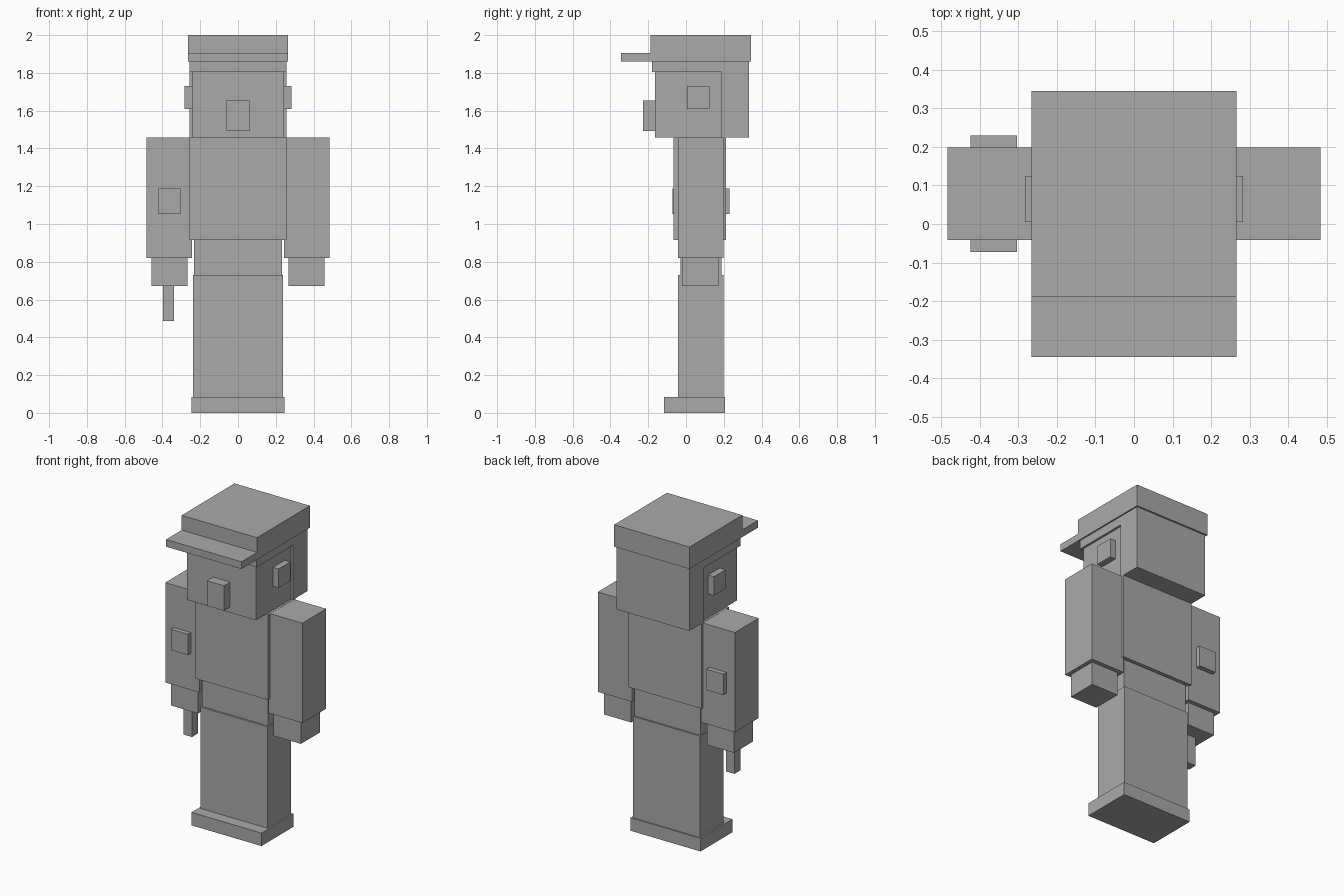
import bpy

default = bpy.data.objects.get("Cube")
if default:
    bpy.data.objects.remove(default, do_unlink=True)

GREY = (0.4, 0.4, 0.4, 1.0)
grey = bpy.data.materials.new("plain grey")
grey.use_nodes = True
grey.diffuse_color = GREY
grey.node_tree.nodes["Principled BSDF"].inputs["Base Color"].default_value = GREY


def box(name, x, y, z):
    """Flat-faced block given its (low, high) extent on each axis."""
    spans = (x, y, z)
    bpy.ops.mesh.primitive_cube_add(size=1, location=[(a + b) / 2 for a, b in spans])
    ob = bpy.context.object
    ob.name = name
    ob.scale = [b - a for a, b in spans]
    bpy.ops.object.transform_apply(location=False, rotation=False, scale=True)
    ob.data.materials.append(grey)


def centred(name, half, y, z):
    box(name, (-half, half), y, z)


def pair(name, x, y, z):
    box("left_" + name, x, y, z)
    box("right_" + name, (-x[1], -x[0]), y, z)


# Lower body
centred("feet", 0.247, (-0.116, 0.206), (0, 0.083))
centred("legs", 0.237, (-0.042, 0.198), (0.083, 0.73))
centred("hips", 0.232, (-0.03, 0.187), (0.73, 0.915))

# Torso and arms
centred("torso", 0.257, (-0.065, 0.211), (0.915, 1.458))
pair("arm", (0.244, 0.484), (-0.042, 0.198), (0.82, 1.457))
pair("hand", (0.267, 0.459), (-0.021, 0.171), (0.672, 0.82))

# Sleeve patches and the stick in the right hand
patch_x, patch_z = (-0.424, -0.304), (1.054, 1.187)
box("front_sleeve_patch", patch_x, (-0.072, -0.042), patch_z)
box("back_sleeve_patch", patch_x, (0.198, 0.229), patch_z)
box("hand_stick", (-0.398, -0.338), (0.02, 0.08), (0.487, 0.672))

# Head
centred("face", 0.243, (-0.165, 0.187), (1.458, 1.805))
centred("back_hair", 0.257, (0.187, 0.334), (1.458, 1.86))
centred("front_hair_band", 0.257, (-0.18, 0.187), (1.805, 1.86))
centred("nose", 0.06, (-0.227, -0.165), (1.493, 1.653))
pair("ear", (0.243, 0.283), (0.005, 0.124), (1.61, 1.731))

# Cap
centred("cap_crown", 0.266, (-0.188, 0.345), (1.86, 2.0))
centred("cap_brim", 0.266, (-0.345, -0.188), (1.86, 1.906))
